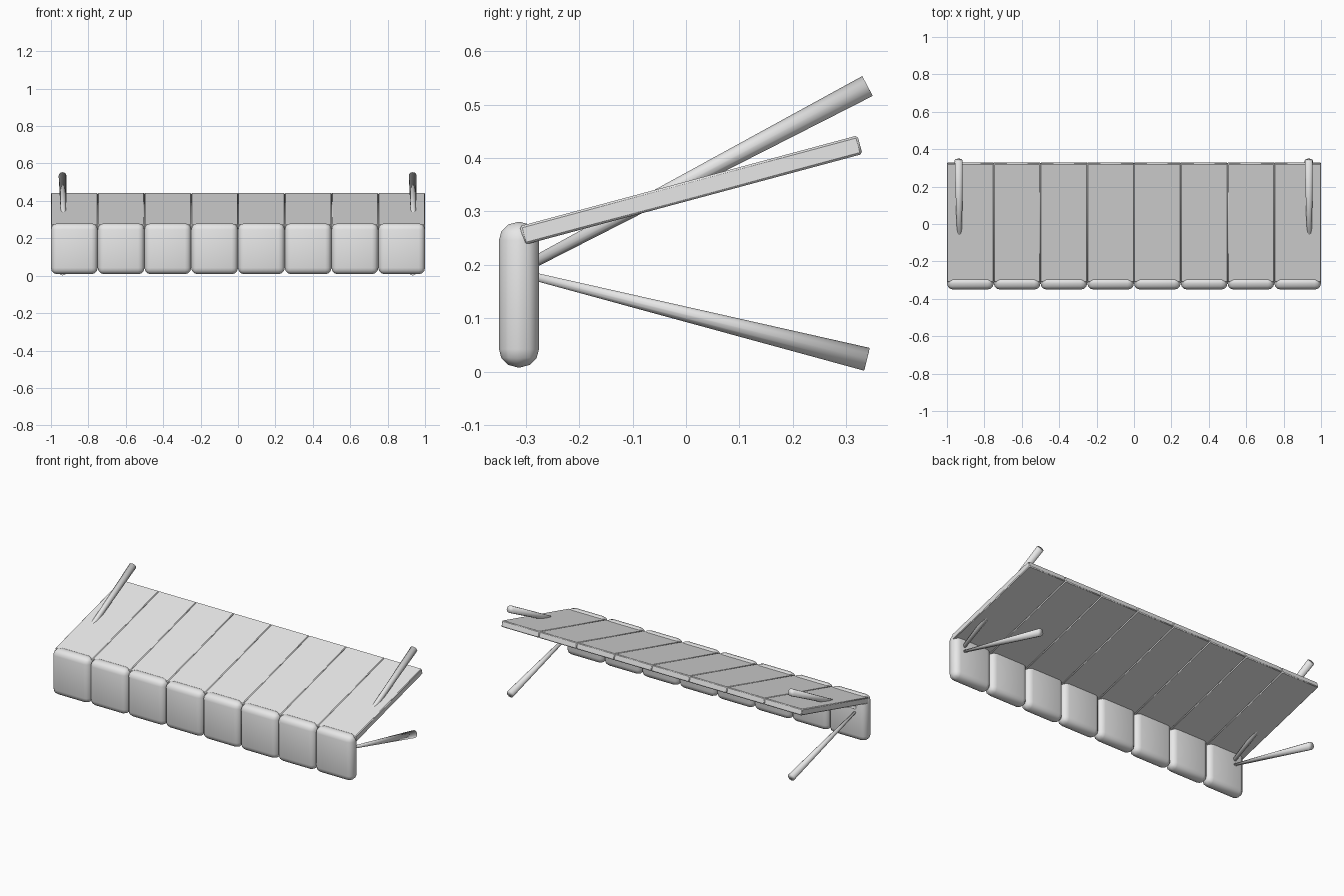
import bpy, bmesh, math
from mathutils import Vector, Matrix

cube = bpy.data.objects.get("Cube")
if cube:
    bpy.data.objects.remove(cube, do_unlink=True)

GREY = (0.8, 0.8, 0.8, 1.0)
grey = bpy.data.materials.new("light grey")
grey.use_nodes = True
grey.diffuse_color = GREY
grey.node_tree.nodes["Principled BSDF"].inputs["Base Color"].default_value = GREY

COUNT = 8
WIDTH = 2 / COUNT


def add_object(name, bm):
    mesh = bpy.data.meshes.new(name)
    bm.to_mesh(mesh)
    bm.free()
    mesh.materials.append(grey)
    obj = bpy.data.objects.new(name, mesh)
    bpy.context.collection.objects.link(obj)
    return obj


def rounded_box(name, centre, size, bevel, segments, tilt=0.0):
    bm = bmesh.new()
    bmesh.ops.create_cube(bm, size=1)
    bmesh.ops.scale(bm, vec=size, verts=bm.verts)
    bmesh.ops.bevel(bm, geom=bm.edges[:], offset=bevel, segments=segments,
                    profile=0.5, affect='EDGES', clamp_overlap=True)
    bm.transform(Matrix.Translation(centre) @ Matrix.Rotation(tilt, 4, 'X'))
    obj = add_object(name, bm)
    bpy.ops.object.select_all(action='DESELECT')
    obj.select_set(True)
    bpy.context.view_layer.objects.active = obj
    bpy.ops.object.shade_smooth_by_angle(angle=math.radians(40))
    return obj


def tapered_rod(name, start, end, r_start, r_end):
    start, end = Vector(start), Vector(end)
    axis = end - start
    bm = bmesh.new()
    bmesh.ops.create_cone(bm, cap_ends=True, segments=12, radius1=r_start,
                          radius2=r_end, depth=axis.length)
    turn = axis.to_track_quat('Z', 'Y').to_matrix().to_4x4()
    bm.transform(Matrix.Translation((start + end) / 2) @ turn)
    # Caps share the soft shading of the sides
    for face in bm.faces:
        face.smooth = True
    return add_object(name, bm)


# Row of cushioned front panels and sloping roof planks
roof_low, roof_high = Vector((0, -0.307, 0.255)), Vector((0, 0.326, 0.425))
slope = roof_high - roof_low
tilt = math.atan2(slope.z, slope.y)
for i in range(COUNT):
    x = -1 + WIDTH * (i + 0.5)
    rounded_box(f"front_panel_{i + 1}", (x, -0.313, 0.144),
                (WIDTH, 0.075, 0.272), 0.034, 3)
    middle = (roof_low + roof_high) / 2 + Vector((x, 0, 0))
    rounded_box(f"roof_plank_{i + 1}", middle,
                (WIDTH, slope.length, 0.036), 0.004, 1, tilt)

# Rods fanning out behind the panels at each end
for side, x_low, x_high in (("right", -0.93, -0.938), ("left", 0.94, 0.934)):
    tapered_rod(f"upper_rod_{side}", (x_low, -0.3, 0.197),
                (x_high, 0.34, 0.535), 0.01, 0.021)
    tapered_rod(f"lower_rod_{side}", (x_low, -0.3, 0.182),
                (x_high, 0.339, 0.023), 0.007, 0.022)
